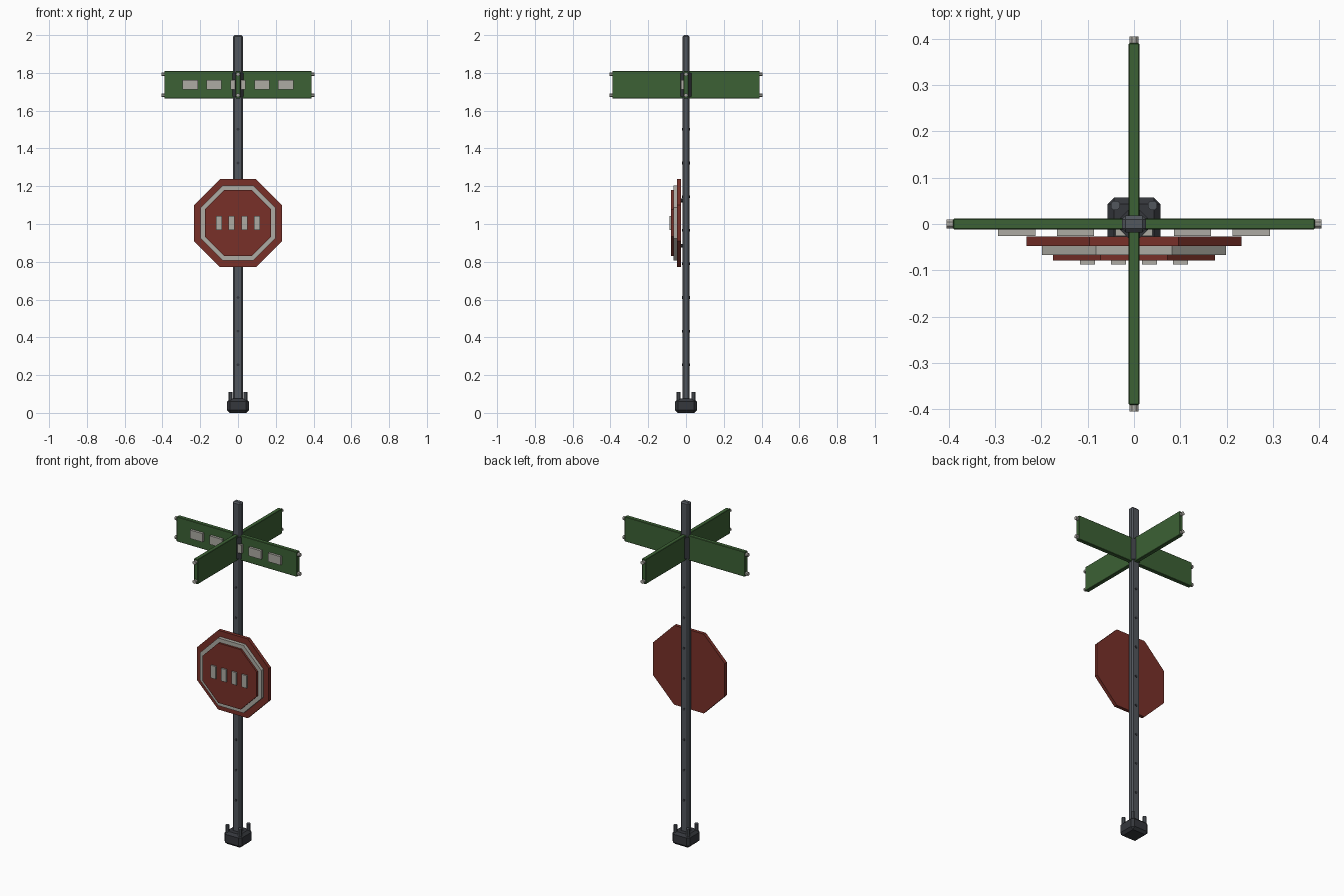
import bpy, bmesh, math
from mathutils import Matrix

if "Cube" in bpy.data.objects:
    bpy.data.objects.remove(bpy.data.objects["Cube"])


def mat(name, col):
    m = bpy.data.materials.new(name)
    m.diffuse_color = (*col, 1)
    m.use_nodes = True
    m.node_tree.nodes["Principled BSDF"].inputs["Base Color"].default_value = m.diffuse_color
    return m


GREEN = mat("sign_green", (0.045, 0.12, 0.035))
RED = mat("sign_red", (0.19, 0.03, 0.022))
PALE = mat("pale_grey", (0.42, 0.41, 0.37))
STEEL = mat("steel", (0.085, 0.095, 0.11))
DARK = mat("dark_steel", (0.035, 0.038, 0.045))


def finish(bm, name, material):
    bmesh.ops.recalc_face_normals(bm, faces=bm.faces[:])
    me = bpy.data.meshes.new(name)
    bm.to_mesh(me)
    bm.free()
    me.materials.append(material)
    ob = bpy.data.objects.new(name, me)
    bpy.context.collection.objects.link(ob)
    return ob


def box(name, lo, hi, material, bevel=0):
    bm = bmesh.new()
    size = [h - l for l, h in zip(lo, hi)]
    mid = [(h + l) / 2 for l, h in zip(lo, hi)]
    bmesh.ops.create_cube(bm, size=1, matrix=Matrix.Translation(mid) @ Matrix.Diagonal((*size, 1)))
    if bevel:
        bmesh.ops.bevel(bm, geom=bm.edges[:], offset=bevel, segments=1, affect='EDGES')
    return finish(bm, name, material)


def prism(name, r, depth, centre, axis, material, sides=8):
    """Prism with apothem r along an axis, flat side up."""
    bm = bmesh.new()
    rot = {'X': Matrix.Rotation(math.pi / 2, 4, 'Y'),
           'Y': Matrix.Rotation(math.pi / 2, 4, 'X'), 'Z': Matrix()}[axis]
    big = r / math.cos(math.pi / sides)
    bmesh.ops.create_cone(bm, cap_ends=True, segments=sides, radius1=big, radius2=big, depth=depth,
                          matrix=Matrix.Translation(centre) @ rot @ Matrix.Rotation(math.pi / sides, 4, 'Z'))
    return finish(bm, name, material)


# Post and foot
box("post", (-0.026, -0.018, 0.03), (0.026, 0.018, 2.0), STEEL, 0.008)
box("base", (-0.057, -0.057, 0), (0.057, 0.057, 0.075), DARK, 0.014)
for x in (-0.04, 0.04):
    for y in (-0.04, 0.04):
        prism("base_bolt", 0.010, 0.05, (x, y, 0.085), 'Z', STEEL)

# Dark studs up the front and back of the post
for i in range(8):
    for y in (-0.018, 0.018):
        prism("post_stud", 0.007, 0.006, (0, y, 0.255 + 0.178 * i), 'Y', DARK)

# Crossed street blades with end bolts
box("street_blade_wide", (-0.39, -0.012, 1.665), (0.39, 0.012, 1.81), GREEN, 0.002)
box("street_blade_deep", (-0.012, -0.39, 1.665), (0.012, 0.39, 1.81), GREEN, 0.002)
prism("blade_collar", 0.03, 0.125, (0, 0, 1.7375), 'Z', DARK)
for s in (-1, 1):
    for z in (1.682, 1.793):
        prism("blade_bolt", 0.01, 0.03, (s * 0.39, 0, z), 'X', PALE)
        prism("blade_bolt", 0.01, 0.03, (0, s * 0.39, z), 'Y', PALE)

# Pale blocks on the front of the wide blade
for i in range(-2, 3):
    x = i * 0.1265
    box("blade_panel", (x - 0.04, -0.026, 1.713), (x + 0.04, -0.010, 1.763), PALE)

# Stacked octagonal plates with four bars
Z = 1.005
prism("octagon_back", 0.232, 0.020, (0, -0.037, Z), 'Y', RED)
prism("octagon_border", 0.198, 0.020, (0, -0.057, Z), 'Y', PALE)
prism("octagon_face", 0.175, 0.012, (0, -0.0725, Z), 'Y', RED)
for x in (-0.1, -0.0335, 0.0335, 0.1):
    box("octagon_bar", (x - 0.016, -0.087, Z - 0.037), (x + 0.016, -0.076, Z + 0.037), PALE)

# Spacers fixing the octagon to the post
for z in (Z - 0.12, Z + 0.12):
    prism("octagon_spacer", 0.01, 0.016, (0, -0.022, z), 'Y', DARK)
